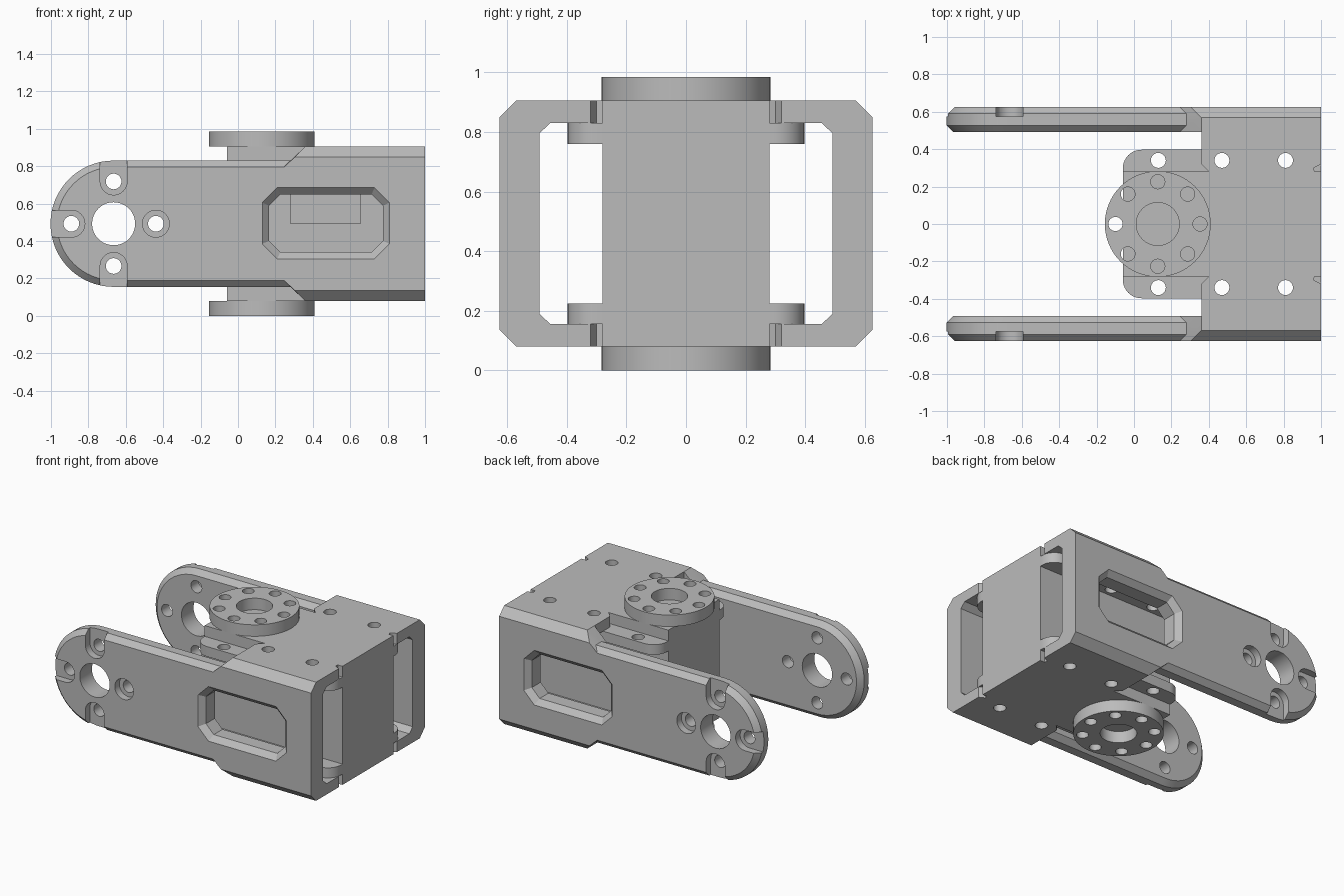
import bpy, bmesh, math
from mathutils import Matrix, Vector

if "Cube" in bpy.data.objects:
    bpy.data.objects.remove(bpy.data.objects["Cube"])

metal = bpy.data.materials.new("grey plastic")
metal.diffuse_color = (0.5, 0.5, 0.5, 1)
metal.use_nodes = True
metal.node_tree.nodes["Principled BSDF"].inputs["Base Color"].default_value = metal.diffuse_color
MID = 0.4925            # height of the symmetry plane


def finish(name, bm):
    bmesh.ops.recalc_face_normals(bm, faces=bm.faces[:])
    me = bpy.data.meshes.new(name)
    bm.to_mesh(me)
    bm.free()
    me.materials.append(metal)
    ob = bpy.data.objects.new(name, me)
    bpy.context.collection.objects.link(ob)
    return ob


def loft(name, rings):
    """Closed solid through rings with equal point counts."""
    bm = bmesh.new()
    vs = [[bm.verts.new(p) for p in r] for r in rings]
    n = len(vs[0])
    for a, b in zip(vs, vs[1:]):
        for i in range(n):
            j = (i + 1) % n
            bm.faces.new((a[i], a[j], b[j], b[i]))
    bm.faces.new(vs[0])
    bm.faces.new(vs[-1])
    bmesh.ops.remove_doubles(bm, verts=bm.verts[:], dist=1e-5)
    return finish(name, bm)


def prism_z(name, pts, z0, z1):
    return loft(name, [[(x, y, z) for x, y in pts] for z in (z0, z1)])


def prism_y(name, pts, y0, y1):
    return loft(name, [[(x, y, z) for x, z in pts] for y in (y0, y1)])


def arc(cx, cy, r, a0, a1, n):
    return [(cx + r * math.cos(math.radians(a0 + (a1 - a0) * i / n)),
             cy + r * math.sin(math.radians(a0 + (a1 - a0) * i / n))) for i in range(n + 1)]


def circle(cx, cy, r, n=32):
    return arc(cx, cy, r, 0, 360, n)[:-1]


def cut(ob, cutters):
    for c in cutters:
        m = ob.modifiers.new("cut", 'BOOLEAN')
        m.operation, m.solver, m.object = 'DIFFERENCE', 'EXACT', c
        bpy.context.view_layer.objects.active = ob
        bpy.ops.object.modifier_apply(modifier=m.name)
        bpy.data.objects.remove(c)


def mirrored(ob, name, axis):
    """Mirrored copy: axis 'y' about y=0, axis 'z' about the mid height."""
    me = ob.data.copy()
    if axis == 'y':
        me.transform(Matrix.Scale(-1, 4, Vector((0, 1, 0))))
    else:
        me.transform(Matrix.Translation((0, 0, 2 * MID)) @ Matrix.Scale(-1, 4, Vector((0, 0, 1))))
    me.flip_normals()
    new = bpy.data.objects.new(name, me)
    bpy.context.collection.objects.link(new)
    return new


# --- Side arm: rounded fork end widening into the box wall
OUT, INN, R, AX = 0.625, 0.492, 0.3375, -0.665
C, CB = 0.035, 0.055    # arm chamfer, box chamfer


def arm_ring(ins, ins_box):
    top = [(1, 0.905 - ins_box), (0.36 - ins_box, 0.905 - ins_box), (0.28 - ins, 0.83 - ins)]
    end = arc(AX, MID, R - ins, 90, 270, 32)
    return top + end + [(x, 2 * MID - z) for x, z in reversed(top)]


def is_box(i, n):
    return i < 2 or i >= n - 2


full, inset_out, inset_in = arm_ring(0, 0), arm_ring(C, CB), arm_ring(C, 0)
n = len(full)
arm = loft("back_arm", [
    [(x, OUT, z) for x, z in inset_out],
    [(p[0], OUT - (CB if is_box(i, n) else C), p[1]) for i, p in enumerate(full)],
    [(p[0], INN + (0 if is_box(i, n) else C), p[1]) for i, p in enumerate(full)],
    [(x, INN, z) for x, z in inset_in]])

# Pivot hole, screw holes and counterbores (three open outward)
cutters = [prism_y("cutter", circle(AX, MID, 0.115, 48), 0.4, 0.7)]
for k in range(4):
    a = k * math.pi / 2
    rot = lambda u, v: (AX + u * math.cos(a) - v * math.sin(a), MID + u * math.sin(a) + v * math.cos(a))
    cutters.append(prism_y("cutter", circle(*rot(0.226, 0), 0.042, 24), 0.4, 0.7))
    if k == 0:
        bore = circle(*rot(0.226, 0), 0.072)
    else:
        bore = [rot(u, v) for u, v in arc(0.226, 0, 0.072, 90, 270, 16) + [(0.45, -0.072), (0.45, 0.072)]]
    cutters.append(prism_y("cutter", bore, 0.575, 0.7))


# Octagonal window with a bevelled outer rim
def octagon(i, c):
    x0, x1, z0, z1 = 0.13 + i, 0.81 - i, 0.305 + i, 0.685 - i
    return [(x0 + c, z0), (x1 - c, z0), (x1, z0 + c), (x1, z1 - c),
            (x1 - c, z1), (x0 + c, z1), (x0, z1 - c), (x0, z0 + c)]


big, small = octagon(0, 0.08), octagon(0.036, 0.06)
cutters.append(loft("cutter", [[(x, y, z) for x, z in o] for o, y in
                               ((big, 0.7), (big, OUT), (small, OUT - 0.036), (small, 0.4))]))
cut(arm, cutters)
mirrored(arm, "front_arm", 'y')

# --- Servo body with a shallow recess on the front
body = prism_z("servo_body", [(-0.06, -0.28), (1, -0.28), (1, 0.28), (-0.06, 0.28)], 0.08, 0.905)
cut(body, [prism_y("cutter", [(0.28, 0.495), (0.655, 0.495), (0.655, 0.65), (0.28, 0.65)], -0.4, -0.265)])


# --- Mounting ears and cover plates on both sides, top and bottom
def screw_cutters(xs):
    return [prism_z("cutter", circle(x, 0.34, 0.04, 24), 0.5, 1.2) for x in xs]


ear = prism_z("ear_top_back", [(-0.06, 0.28)] + arc(0.04, 0.297, 0.1, 180, 90, 10)
              + arc(0.9, 0.297, 0.1, 90, 0, 10) + [(1, 0.28)], 0.76, 0.83)
cut(ear, screw_cutters((0.13, 0.47, 0.81)))
plate = prism_z("plate_top_back", [(0.40, 0.28), (0.965, 0.28), (0.96, 0.30), (1, 0.32),
                                   (1, INN), (0.36, INN), (0.36, 0.32)], 0.83, 0.905)
cut(plate, screw_cutters((0.47, 0.81)))
# inner corner fillet between plate and wall
gusset = loft("gusset_top_back", [[(x, 0.455, 0.83), (x, INN, 0.83), (x, INN, 0.795)] for x in (0.36, 1)])
for ob, part in ((ear, "ear"), (plate, "plate"), (gusset, "gusset")):
    front = mirrored(ob, part + "_top_front", 'y')
    mirrored(ob, part + "_bottom_back", 'z')
    mirrored(front, part + "_bottom_front", 'z')

# --- Round horns with a centre hole and eight screw holes
HX = 0.127
horn = prism_z("horn_top", circle(HX, 0, 0.283, 64), 0.905, 0.985)
holes = [prism_z("cutter", circle(HX, 0, 0.115, 40), 0.8, 1.2)]
for k in range(8):
    a = k * math.pi / 4
    holes.append(prism_z("cutter", circle(HX + 0.226 * math.cos(a), 0.226 * math.sin(a), 0.038, 24), 0.8, 1.2))
cut(horn, holes)
mirrored(horn, "horn_bottom", 'z')

# --- Smooth shading on round walls only
for ob in bpy.context.scene.objects:
    ob.select_set(True)
    bpy.context.view_layer.objects.active = ob
bpy.ops.object.shade_smooth_by_angle(angle=math.radians(30))
